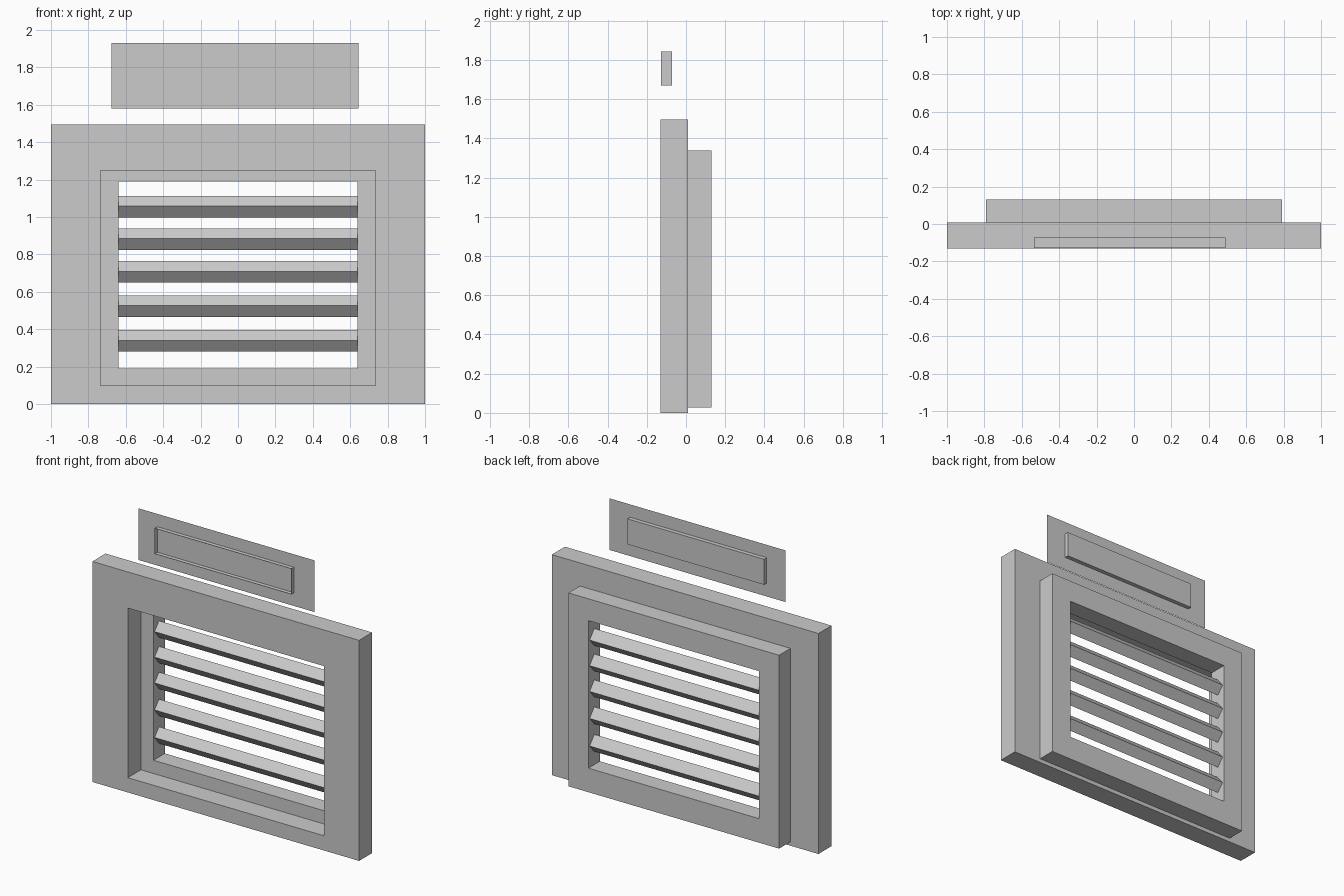
import bpy
import bmesh

cube = bpy.data.objects.get("Cube")
if cube:
    bpy.data.objects.remove(cube, do_unlink=True)

# One plain grey for the whole model
grey = bpy.data.materials.new("plain grey")
grey.use_nodes = True
colour = (0.6, 0.6, 0.6, 1)
grey.diffuse_color = colour
grey.node_tree.nodes["Principled BSDF"].inputs["Base Color"].default_value = colour


def finish(name, bm, solid=True):
    if solid:
        bmesh.ops.recalc_face_normals(bm, faces=bm.faces)
    mesh = bpy.data.meshes.new(name)
    bm.to_mesh(mesh)
    bm.free()
    mesh.materials.append(grey)
    obj = bpy.data.objects.new(name, mesh)
    bpy.context.collection.objects.link(obj)
    return obj


def rectangle(bm, bounds, y):
    """Four corners of an upright rectangle at depth y."""
    x0, x1, z0, z1 = bounds
    return [bm.verts.new((x, y, z))
            for x, z in ((x0, z0), (x1, z0), (x1, z1), (x0, z1))]


def bridge(bm, a, b):
    n = len(a)
    for i in range(n):
        j = (i + 1) % n
        bm.faces.new((a[i], a[j], b[j], b[i]))


def frame(name, outer, inner, front, back):
    """A solid rectangular frame with a rectangular opening."""
    bm = bmesh.new()
    loops = [rectangle(bm, outer, front), rectangle(bm, outer, back),
             rectangle(bm, inner, back), rectangle(bm, inner, front)]
    for i in range(4):
        bridge(bm, loops[i], loops[(i + 1) % 4])
    return finish(name, bm)


def slat(name, z, half_width):
    """A tilted bar, its section swept along x."""
    section = ((0.02, 0), (0.068, 0.055), (0.118, -0.005), (0.07, -0.06))
    bm = bmesh.new()
    ends = [[bm.verts.new((x, y, z + dz)) for y, dz in section]
            for x in (-half_width, half_width)]
    bridge(bm, *ends)
    for end in ends:
        bm.faces.new(end)
    return finish(name, bm)


# Stepped surround: wide front frame and smaller rear frame
frame("front_frame", (-1, 1, 0, 1.495), (-0.735, 0.735, 0.10, 1.25), -0.131, 0.009)
frame("rear_frame", (-0.79, 0.79, 0.027, 1.338), (-0.64, 0.64, 0.19, 1.19), 0.009, 0.131)

# Louvre slats across the opening
for number, height in enumerate((1.058, 0.885, 0.71, 0.527, 0.34), 1):
    slat(f"slat_{number}", height, 0.64)

# Thin plate floating above the frame
bm = bmesh.new()
bm.faces.new(rectangle(bm, (-0.675, 0.643, 1.58, 1.93), -0.10))
finish("upper_plate", bm, solid=False)

# Shallow tray through the plate, open at the front
bm = bmesh.new()
tray = (-0.535, 0.49, 1.67, 1.843)
rim = rectangle(bm, tray, -0.128)
floor = rectangle(bm, tray, -0.072)
bridge(bm, rim, floor)
bm.faces.new(floor)
finish("plate_tray", bm)
